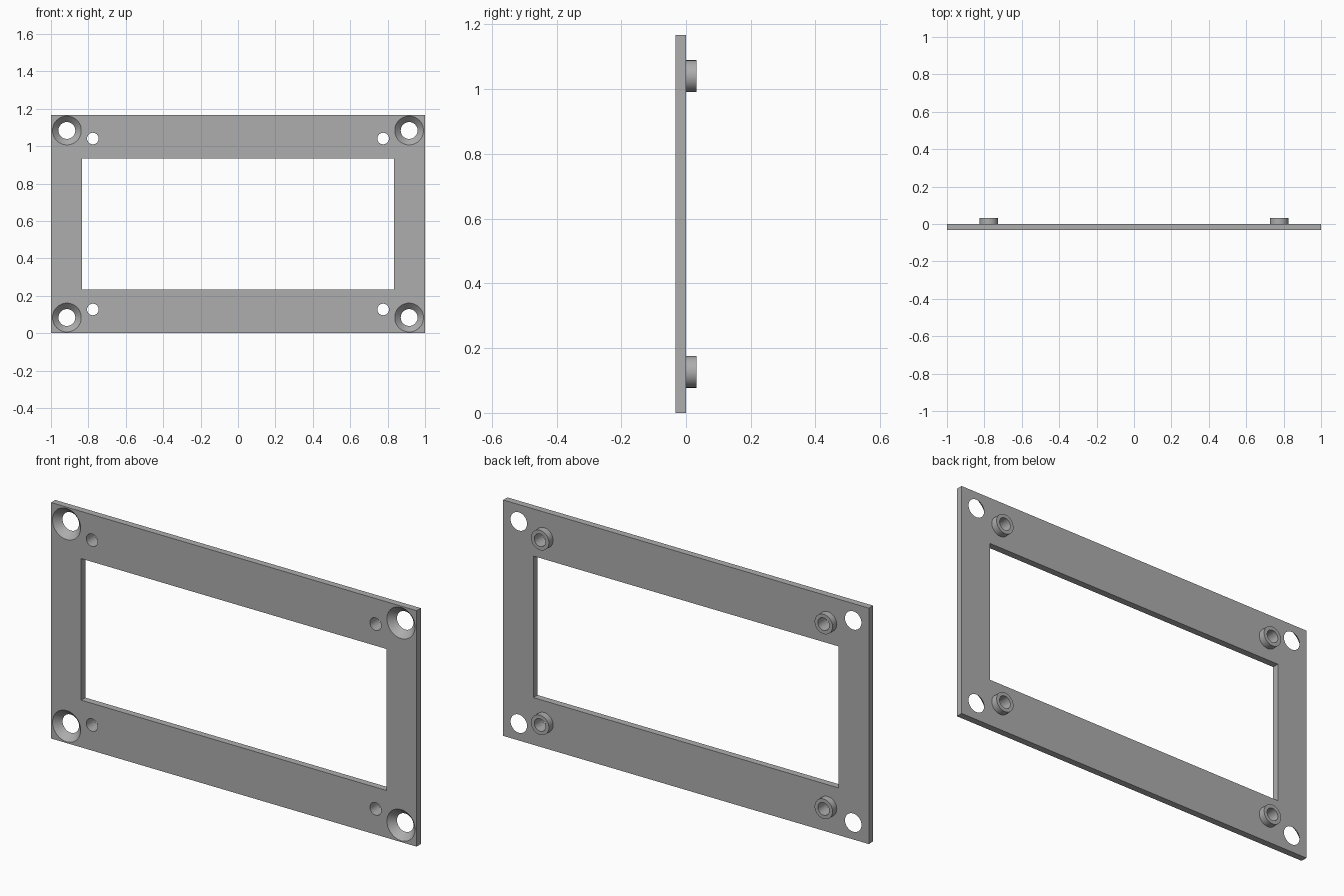
import bpy
import bmesh
from math import pi
from mathutils import Matrix, Vector

cube = bpy.data.objects.get("Cube")
if cube:
    bpy.data.objects.remove(cube, do_unlink=True)

T = 0.033                 # plate thickness, also the boss height
WIDTH, HEIGHT = 2.0, 1.167
MID = HEIGHT / 2
SIDES = 48

grey = bpy.data.materials.new("plain grey")
grey.use_nodes = True
colour = (0.42, 0.42, 0.42, 1)
grey.diffuse_color = colour
grey.node_tree.nodes["Principled BSDF"].inputs["Base Color"].default_value = colour


def make_object(name, bm):
    bmesh.ops.recalc_face_normals(bm, faces=bm.faces)
    mesh = bpy.data.meshes.new(name)
    bm.to_mesh(mesh)
    bm.free()
    mesh.materials.append(grey)
    obj = bpy.data.objects.new(name, mesh)
    bpy.context.collection.objects.link(obj)
    return obj


def add_box(bm, size, centre):
    bmesh.ops.create_cube(bm, size=1, matrix=Matrix.Translation(centre) @ Matrix.Diagonal((*size, 1)))


def add_cone(bm, x, z, front_radius, back_radius, y0, y1):
    # Rotated so the cone's own axis runs from front to back
    place = Matrix.Translation((x, (y0 + y1) / 2, z)) @ Matrix.Rotation(-pi / 2, 4, "X")
    bmesh.ops.create_cone(bm, cap_ends=True, segments=SIDES, radius1=front_radius,
                          radius2=back_radius, depth=y1 - y0, matrix=place)


def corners(dx, dz):
    return [(sx * dx, MID + sz * dz) for sx in (-1, 1) for sz in (-1, 1)]


def smooth(obj):
    bpy.ops.object.select_all(action="DESELECT")
    obj.select_set(True)
    bpy.context.view_layer.objects.active = obj
    bpy.ops.object.shade_smooth_by_angle(angle=pi / 6)


SCREW_HOLES = corners(0.915, 0.5)
BOSSES = corners(0.776, 0.457)

# Flat plate
bm = bmesh.new()
add_box(bm, (WIDTH, T, HEIGHT), (0, -T / 2, MID))
plate = make_object("mounting_plate", bm)

# Cutter: window, countersunk corner holes and small through holes
bm = bmesh.new()
add_box(bm, (1.67, 0.2, 0.7), (0, 0, MID))
wide, narrow = 0.077, 0.045
for x, z in SCREW_HOLES:
    flare = (wide - narrow) * 0.2
    add_cone(bm, x, z, wide + flare, narrow - flare, -1.2 * T, 0.2 * T)
for x, z in BOSSES:
    add_cone(bm, x, z, 0.031, 0.031, -2 * T, T)
cutter = make_object("hole_cutter", bm)
cutter.hide_render = True

cut = plate.modifiers.new("holes", "BOOLEAN")
cut.operation = "DIFFERENCE"
cut.solver = "EXACT"
cut.object = cutter
bpy.ops.object.select_all(action="DESELECT")
plate.select_set(True)
bpy.context.view_layer.objects.active = plate
bpy.ops.object.modifier_apply(modifier=cut.name)
bpy.data.objects.remove(cutter, do_unlink=True)
smooth(plate)

# Hollow round bosses on the back
for x, z in BOSSES:
    bm = bmesh.new()
    profile = [bm.verts.new((r, y, 0)) for r, y in ((0.031, 0), (0.031, T), (0.049, T), (0.049, 0))]
    edges = [bm.edges.new(pair) for pair in zip(profile, profile[1:])]
    bmesh.ops.spin(bm, geom=profile + edges, cent=(0, 0, 0), axis=(0, 1, 0),
                   angle=2 * pi, steps=SIDES, use_duplicate=False)
    bmesh.ops.remove_doubles(bm, verts=bm.verts, dist=0.0001)
    bmesh.ops.translate(bm, verts=bm.verts, vec=Vector((x, 0, z)))
    name = ("upper_" if z > MID else "lower_") + ("left" if x > 0 else "right") + "_boss"
    smooth(make_object(name, bm))
